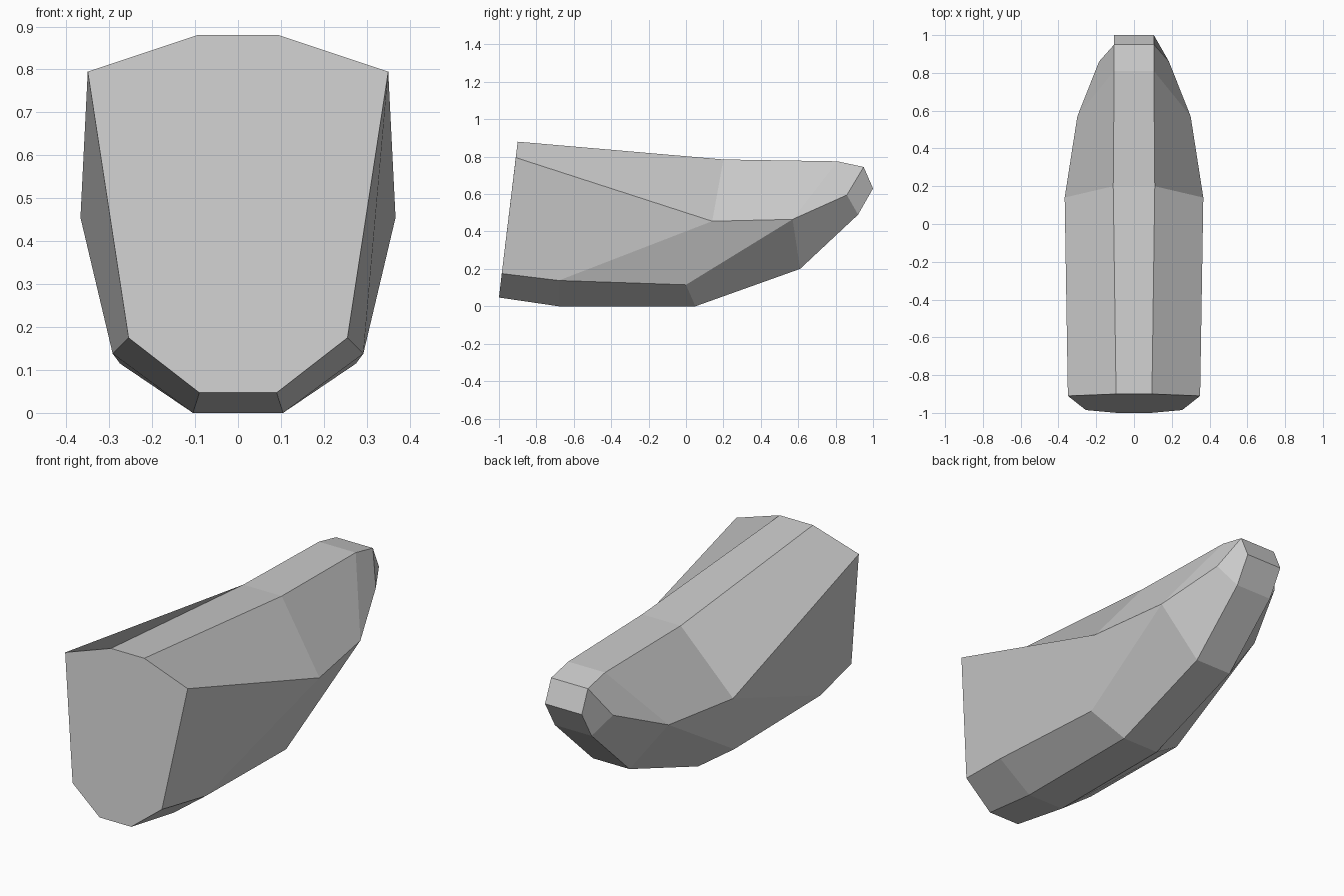
import bpy
import bmesh

cube = bpy.data.objects.get("Cube")
if cube:
    bpy.data.objects.remove(cube, do_unlink=True)

grey = bpy.data.materials.new("plain grey")
grey.use_nodes = True
colour = (0.6, 0.6, 0.6, 1)
grey.diffuse_color = colour
grey.node_tree.nodes["Principled BSDF"].inputs["Base Color"].default_value = colour

# Rails of the left half, each running from front to back
rails = {
    "top": [(.095, -.9, .88), (.11, .2, .785), (.105, .81, .775), (.105, .95, .745)],
    "side": [(.35, -.91, .795), (.367, .14, .455), (.3, .57, .465), (.185, .86, .595)],
    "chine": [(.255, -.985, .175), (.292, -.68, .138), (.275, 0, .115)],
    "keel": [(.09, -1, .047), (.105, -.68, 0), (.105, .05, 0),
             (.105, .61, .2), (.105, .92, .49)],
    "nose": [(.105, 1, .63)],
}

# Facets of one half, as (rail, index) corners
facets = [
    # shoulder
    "top0 side0 side1 top1",
    "top1 side1 side2 top2",
    "top2 side2 side3 top3",
    # flank
    "side0 chine0 chine1 side1",
    "side1 chine1 chine2 side2",
    # lower bevel
    "chine0 keel0 keel1 chine1",
    "chine1 keel1 keel2 chine2",
    "chine2 keel2 keel3 side2",
    "side2 keel3 keel4 side3",
    # cheek
    "side3 keel4 nose0 top3",
]
centre_line = "top0 top1 top2 top3 nose0 keel4 keel3 keel2 keel1 keel0".split()
front_outline = "top0 side0 chine0 keel0".split()

bm = bmesh.new()
left, right = {}, {}
for rail, points in rails.items():
    for i, (x, y, z) in enumerate(points):
        left[f"{rail}{i}"] = bm.verts.new((x, y, z))
        right[f"{rail}{i}"] = bm.verts.new((-x, y, z))

# Mirrored side facets
for facet in facets:
    names = facet.split()
    bm.faces.new([left[n] for n in names])
    bm.faces.new([right[n] for n in reversed(names)])

# Centre strip over the top, nose and underside
for a, b in zip(centre_line, centre_line[1:]):
    bm.faces.new([left[a], left[b], right[b], right[a]])

# Flat front plate
bm.faces.new([left[n] for n in front_outline]
             + [right[n] for n in reversed(front_outline)])

bmesh.ops.recalc_face_normals(bm, faces=bm.faces[:])
mesh = bpy.data.meshes.new("faceted_body")
bm.to_mesh(mesh)
bm.free()
mesh.materials.append(grey)
body = bpy.data.objects.new("faceted_body", mesh)
bpy.context.collection.objects.link(body)
